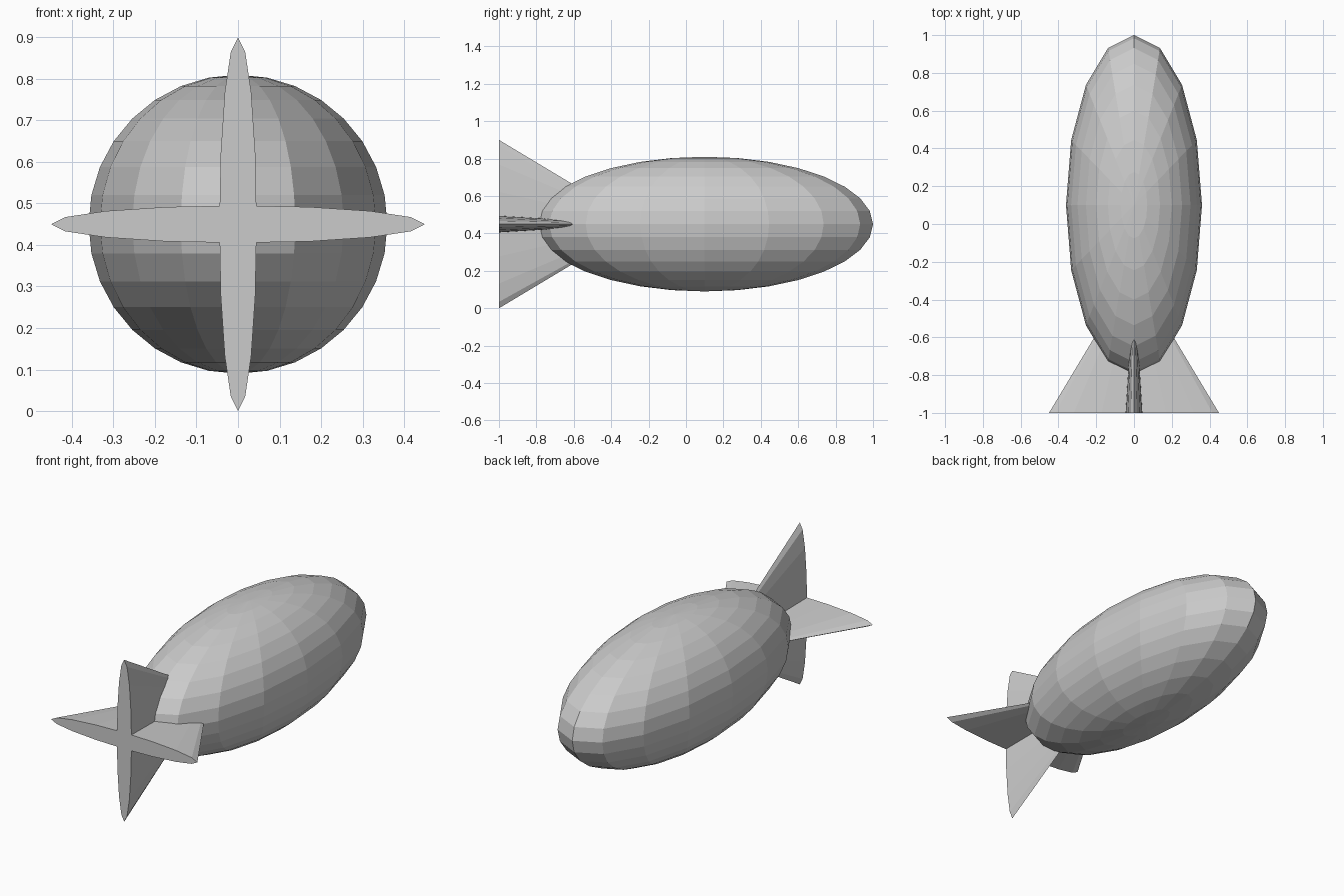
import bpy
import math

cube = bpy.data.objects.get("Cube")
if cube:
    bpy.data.objects.remove(cube, do_unlink=True)

# Single flat grey
grey = bpy.data.materials.new("plain grey")
grey.use_nodes = True
colour = (0.6, 0.6, 0.6, 1)
grey.diffuse_color = colour
grey.node_tree.nodes["Principled BSDF"].inputs["Base Color"].default_value = colour

MID = 0.45          # height of the long axis
SIDES = 16
FIN_LENGTH = 0.75


def finish(name, scale):
    ob = bpy.context.object
    ob.name = name
    ob.scale = scale
    bpy.ops.object.transform_apply(location=False, rotation=True, scale=True)
    bpy.ops.object.shade_flat()
    ob.data.materials.clear()
    ob.data.materials.append(grey)


# Hull: faceted ellipsoid with its poles at top and bottom
bpy.ops.mesh.primitive_uv_sphere_add(
    segments=SIDES, ring_count=SIDES, radius=1, location=(0, 0.1, MID))
finish("hull", (0.36, 0.9, 0.36))

# Tail fins: two crossed flattened cones, bases at the tail, tips inside the hull
for name, width, height in (("vertical_fin", 0.045, 0.45),
                            ("horizontal_fin", 0.45, 0.045)):
    bpy.ops.mesh.primitive_cone_add(
        vertices=SIDES, radius1=1, radius2=0, depth=FIN_LENGTH,
        location=(0, -1 + FIN_LENGTH / 2, MID), rotation=(-math.pi / 2, 0, 0))
    finish(name, (width, height, 1))   # scale acts before the cone is laid down
